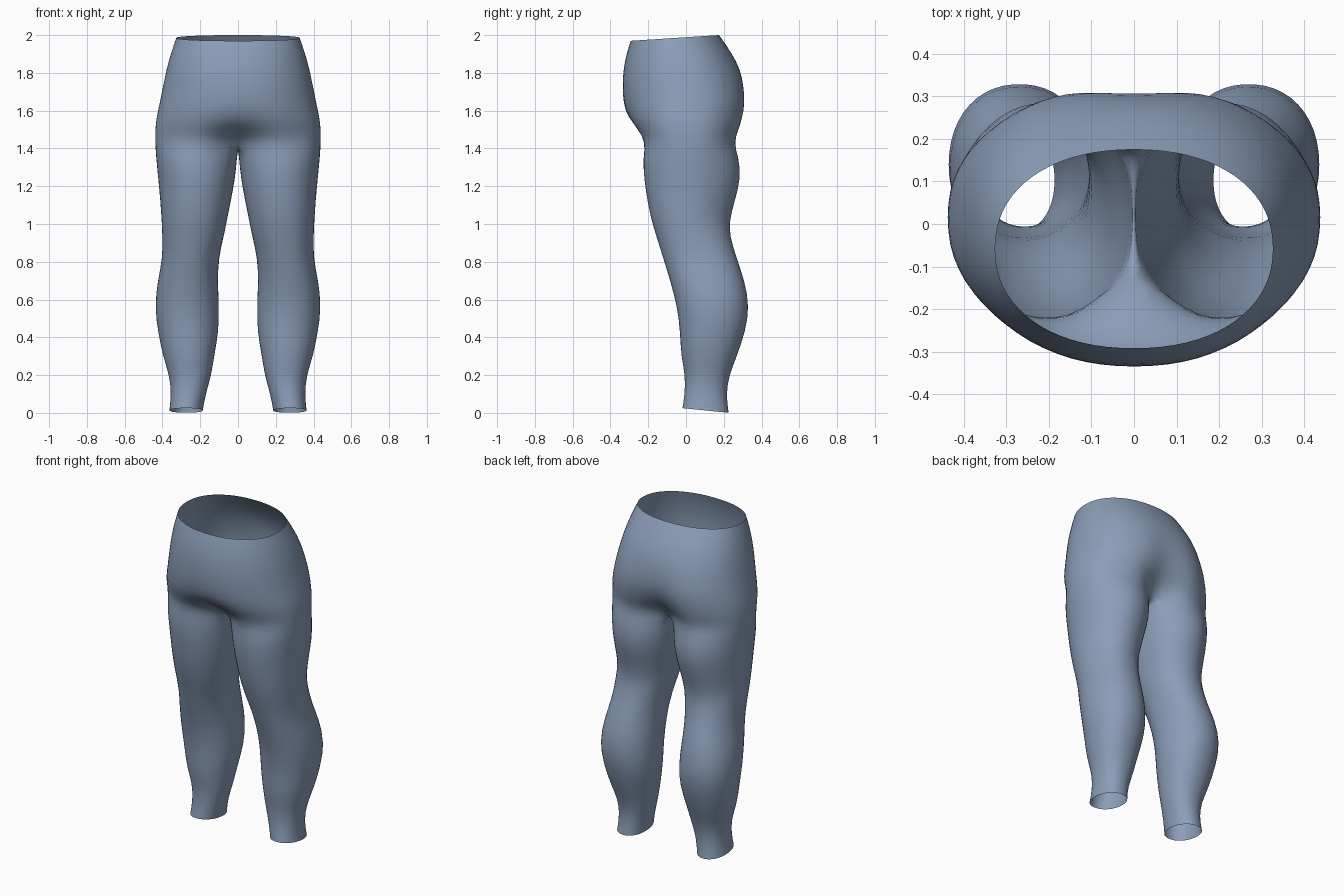
import bpy, bmesh, math

if "Cube" in bpy.data.objects:
    bpy.data.objects.remove(bpy.data.objects["Cube"])

M, K = 18, 5          # outer arc segments, inner thigh vertices
SPREAD = 140          # half angle of the outer arc on a leg ring

# leg rings: z, inner x, outer x, front y, back y
LEG = [
    (0.02, .186, .364, -.02, .227), (0.10, .171, .354, -.008, .213),
    (0.20, .140, .364, -.005, .230), (0.30, .126, .399, -.028, .271),
    (0.43, .101, .425, -.033, .316), (0.56, .100, .443, -.048, .339),
    (0.70, .106, .427, -.086, .313), (0.82, .102, .400, -.123, .270),
    (0.94, .073, .402, -.161, .233), (1.02, .057, .406, -.185, .233),
    (1.12, .037, .413, -.207, .260), (1.24, .014, .424, -.225, .294),
    (1.35, .004, .436, -.231, .283),
]
# hip and waist arcs: z, half width, front y, back y, front dent, back dent,
# front and back roundness
SEAT = [
    (1.435, .440, -.245, .285, .140, .135, .78, .85),
    (1.50, .440, -.282, .308, .052, .080, .85, .85),
    (1.56, .434, -.315, .323, .006, .048, .92, .85),
    (1.64, .416, -.333, .333, 0, .025, .96, .85),
    (1.73, .398, -.338, .317, 0, .013, .96, .87),
    (1.82, .380, -.333, .289, 0, 0, .95, .88),
    (1.91, .355, -.314, .240, 0, 0, .93, .9),
    (1.985, .328, -.293, .176, 0, 0, .92, .9),
]


def power(v, p):
    return math.copysign(abs(v) ** p, v)


def leg_ring(z, xi, xo, yf, yb, first):
    cx, cy, rx, ry = (xi + xo) / 2, (yf + yb) / 2, (xo - xi) / 2, (yb - yf) / 2
    angles = [-SPREAD + 2 * SPREAD * i / M for i in range(M + 1)]
    angles += [SPREAD + (360 - 2 * SPREAD) * (j + 1) / (K + 1) for j in range(K)]
    pts = []
    for a in angles:
        a = math.radians(a)
        c, s = math.cos(a), math.sin(a)
        # thighs are flatter on the outer back
        p = 1.06 if z > .98 and c > 0 and s > 0 else .93
        x, y = cx + rx * power(c, p), cy + ry * power(s, p)
        pts.append((x, y, z + (-.1 * (y - cy) - .007 if first else 0)))
    return pts


def seat_arc(z, rx, yf, yb, df, db, pf, pb, last):
    cy, ry = (yf + yb) / 2, (yb - yf) / 2
    pts = []
    for i in range(M + 1):
        a = math.radians(-90 + 180 * i / M)
        x = 0 if i in (0, M) else rx * power(math.cos(a), .92)
        y = cy + ry * power(math.sin(a), pf if a < 0 else pb)
        w = math.exp(-(x / .11) ** 2)
        y += w * (df if a < 0 else -db)
        pts.append((x, y, z + (.065 * (y - cy) if last else 0)))
    return pts


bm = bmesh.new()
rows = [[bm.verts.new(p) for p in leg_ring(*r, n == 0)] for n, r in enumerate(LEG)]
arcs = [[bm.verts.new(p) for p in seat_arc(*r, n == len(SEAT) - 1)]
        for n, r in enumerate(SEAT)]

# crotch seam on the centre plane joins back to front
y0, y1 = arcs[0][M].co.y, arcs[0][0].co.y
seam = []
for j in range(K):
    t = (j + 1) / (K + 1)
    seam.append(bm.verts.new((0, y0 + (y1 - y0) * t, 1.435 - .035 * math.sin(math.pi * t))))
rows.append(arcs[0] + seam)

# leg skin (closed rings), then seat skin (open half arcs)
for a, b in zip(rows, rows[1:]):
    n = len(a)
    for i in range(n):
        k = (i + 1) % n
        bm.faces.new((a[i], a[k], b[k], b[i]))
for a, b in zip(arcs, arcs[1:]):
    for i in range(M):
        bm.faces.new((a[i], a[i + 1], b[i + 1], b[i]))
for f in bm.faces:
    f.smooth = True
mesh = bpy.data.meshes.new("trousers")
bm.to_mesh(mesh)
bm.free()

# one blue cloth colour
mat = bpy.data.materials.new("slate blue cloth")
mat.diffuse_color = (.26, .34, .48, 1)
mat.use_nodes = True
mat.node_tree.nodes["Principled BSDF"].inputs["Base Color"].default_value = mat.diffuse_color
mesh.materials.append(mat)
obj = bpy.data.objects.new("trousers", mesh)
bpy.context.collection.objects.link(obj)

# mirrored left half, softened
mir = obj.modifiers.new("mirror", 'MIRROR')
mir.merge_threshold = .0005
sub = obj.modifiers.new("soften", 'SUBSURF')
sub.levels = sub.render_levels = 1
